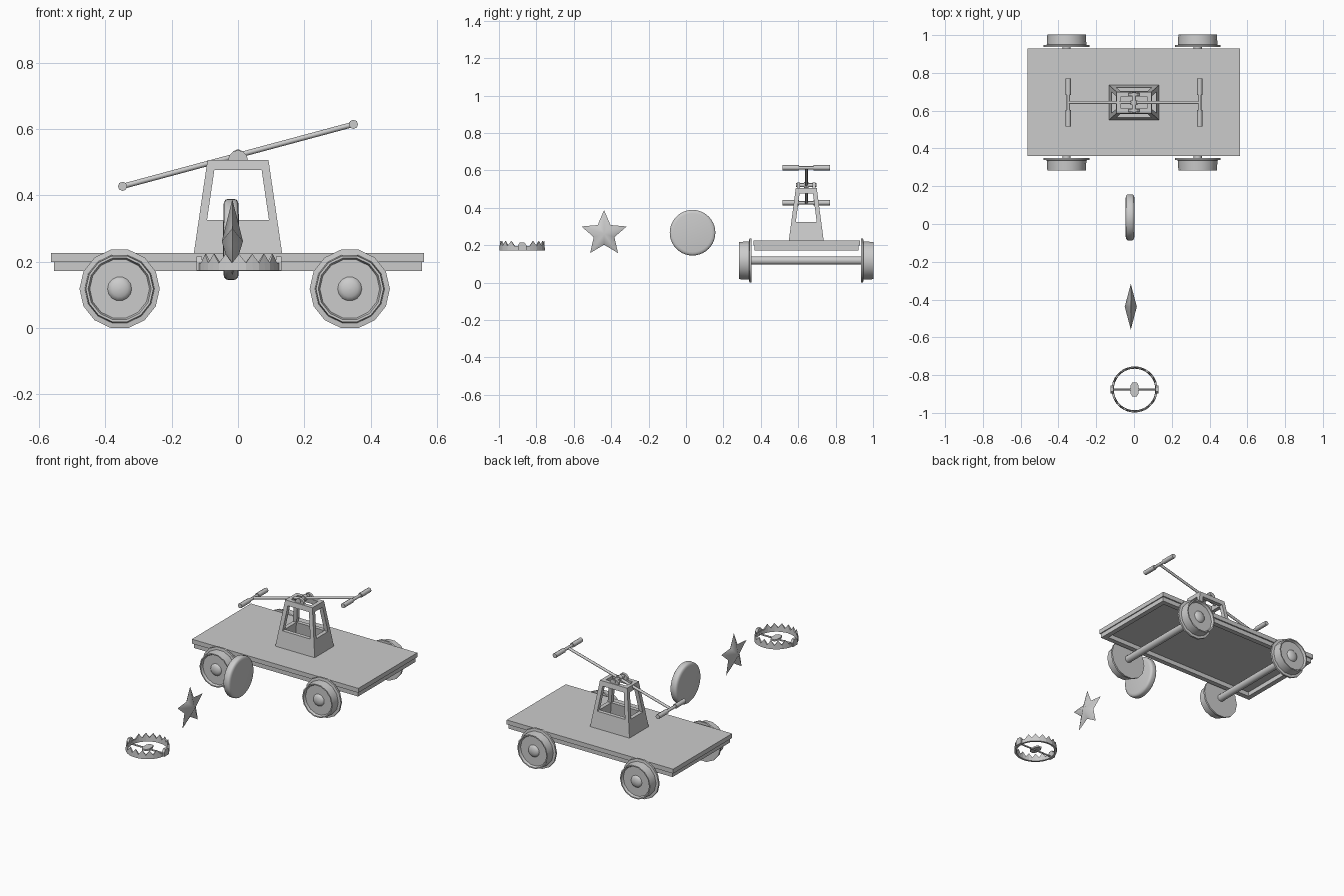
import bpy, bmesh
from math import sin, cos, pi, radians
from mathutils import Vector

if "Cube" in bpy.data.objects:
    bpy.data.objects.remove(bpy.data.objects["Cube"])

CY = 0.643                      # centre line of the handcar


def make(name, verts, faces, smooth=None):
    me = bpy.data.meshes.new(name)
    me.from_pydata([tuple(v) for v in verts], [], faces)
    bm = bmesh.new()
    bm.from_mesh(me)
    bmesh.ops.recalc_face_normals(bm, faces=bm.faces)
    bm.to_mesh(me)
    bm.free()
    ob = bpy.data.objects.new(name, me)
    bpy.context.collection.objects.link(ob)
    if smooth:
        bpy.ops.object.select_all(action='DESELECT')
        ob.select_set(True)
        bpy.context.view_layer.objects.active = ob
        bpy.ops.object.shade_smooth_by_angle(angle=radians(smooth))
    return ob


def loft(name, loops, smooth=None, closed=False):
    """Skin a list of equal loops; cap the ends unless closed on itself."""
    n, m = len(loops[0]), len(loops)
    verts = [v for l in loops for v in l]
    faces = []
    for i in range(m if closed else m - 1):
        a, b = i * n, (i + 1) % m * n
        faces += [(a + j, a + (j + 1) % n, b + (j + 1) % n, b + j) for j in range(n)]
    if not closed:
        faces += [tuple(range(n)), tuple(range((m - 1) * n, m * n))]
    return make(name, verts, faces, smooth)


def rect(x0, x1, y0, y1, z):
    return [(x0, y0, z), (x1, y0, z), (x1, y1, z), (x0, y1, z)]


def box(name, x0, x1, y0, y1, z0, z1):
    return loft(name, [rect(x0, x1, y0, y1, z0), rect(x0, x1, y0, y1, z1)])


def lathe(name, origin, axis, profile, n, smooth=None):
    """Revolve (radius, distance) points around an axis."""
    o, a = Vector(origin), Vector(axis).normalized()
    u = Vector((0, 0, 1)) if abs(a.x) > 0.5 else Vector((1, 0, 0))
    v = a.cross(u).normalized()
    u = v.cross(a)
    return loft(name, [[o + a * d + (u * cos(2 * pi * j / n) + v * sin(2 * pi * j / n)) * r
                        for j in range(n)] for r, d in profile], smooth)


def rod(name, p, q, r, n=8, smooth=50):
    d = Vector(q) - Vector(p)
    return lathe(name, p, d, [(r, 0), (r, d.length)], n, smooth)


# deck slab with a hollow frame under it
box("deck", -0.564, 0.561, 0.360, 0.930, 0.199, 0.226)
loft("deck_frame", [rect(-0.555, 0.555, 0.367, 0.922, 0.172),
                    rect(-0.555, 0.555, 0.367, 0.922, 0.2),
                    rect(-0.525, 0.525, 0.397, 0.892, 0.2),
                    rect(-0.525, 0.525, 0.397, 0.892, 0.172)], closed=True)

# axles and flanged wheels
WZ = 0.118
wheel = [(0.012, 0.015), (0.09, 0.015), (0.095, 0), (0.102, 0), (0.105, 0.053),
         (0.121, 0.055), (0.121, 0.066), (0.012, 0.066)]
hub = [(0.038, 0.018), (0.034, 0.010), (0.024, 0.004), (0.012, 0.001), (0.002, 0)]
for x in (-0.357, 0.337):
    rod("axle", (x, 0.33, WZ), (x, 2 * CY - 0.33, WZ), 0.022, 12)
    for s in (-1, 1):
        o = (x, CY + s * 0.359, WZ)
        lathe("wheel", o, (0, -s, 0), wheel, 14, 30)
        lathe("wheel_hub", o, (0, -s, 0), hub, 14, 60)

# tapering tower: base walls, corner posts, top ring
ZB, ZT = 0.226, 0.506


def half(z):
    t = (z - ZB) / (ZT - ZB)
    return 0.133 - 0.041 * t, 0.093 - 0.037 * t


def tower_rect(z, inset):
    hx, hy = half(z)
    return rect(inset - hx, hx - inset, CY + inset - hy, CY + hy - inset, z)


def wall_ring(name, z0, z1, w):
    loft(name, [tower_rect(z0, 0), tower_rect(z1, 0), tower_rect(z1, w), tower_rect(z0, w)],
         closed=True)


wall_ring("tower_base", ZB, 0.325, 0.024)
wall_ring("tower_top", 0.476, ZT, 0.024)
for sx in (-1, 1):
    for sy in (-1, 1):
        loops = []
        for z in (0.325, 0.476):
            hx, hy = half(z)
            loops.append(rect(sx * hx, sx * (hx - 0.025), CY + sy * hy, CY + sy * (hy - 0.024), z))
        loft("tower_post", loops)

# pivot bearings and pin
for s in (-1, 1):
    pts = [(0.03, 0.5)] + [(0.03 * cos(a), 0.506 + 0.03 * sin(a))
                           for a in [pi * k / 6 for k in range(7)]] + [(-0.03, 0.5)]
    loft("pivot_bearing", [[(x, CY + s * d, z) for x, z in pts] for d in (0.034, 0.05)])
rod("pivot_pin", (0, CY - 0.054, 0.521), (0, CY + 0.054, 0.521), 0.011)
rod("pivot_collar", (0, CY - 0.012, 0.521), (0, CY + 0.012, 0.521), 0.018)

# rocking lever with a cross handle at each end
rod("lever", (-0.348, CY, 0.427), (0.348, CY, 0.614), 0.008)
for x, z in ((-0.348, 0.427), (0.348, 0.614)):
    rod("handle_bar", (x, CY - 0.06, z), (x, CY + 0.06, z), 0.009)
    for s in (-1, 1):
        rod("handle_grip", (x, CY + s * 0.04, z), (x, CY + s * 0.128, z), 0.014)

# coin-like disc with rounded rim
lathe("disc", (-0.045, 0.035, 0.267), (1, 0, 0),
      [(0.004, 0), (0.103, 0.001), (0.114, 0.003), (0.120, 0.008), (0.122, 0.014),
       (0.122, 0.034), (0.120, 0.040), (0.114, 0.045), (0.103, 0.047), (0.004, 0.048)], 40, 60)

# puffed star
sc = Vector((-0.017, -0.438, 0.261))
verts = [sc + Vector((0, sin(k * pi / 5), cos(k * pi / 5))) * (0.127 if k % 2 == 0 else 0.058)
         for k in range(10)]
verts += [sc + Vector((s * 0.032, 0, 0)) for s in (-1, 1)]
star = make("star", verts, [(k, (k + 1) % 10, c) for k in range(10) for c in (10, 11)], 60)

# toothed ring trap: band with zigzag top, side lugs, bar and trigger plate
TX, TY, N = 0.003, -0.876, 36
loops = []
for k in range(N):
    a = 2 * pi * k / N
    tooth = k % 2 and abs(cos(a)) < 0.97
    zt = 0.223 if tooth else 0.196
    loops.append([(TX + r * cos(a), TY + r * sin(a), z)
                  for r, z in ((0.122, 0.173), (0.110, 0.173),
                               (0.114 if tooth else 0.111, zt), (0.118 if tooth else 0.122, zt))])
loft("trap_jaws", loops, closed=True)
for s in (-1, 1):
    prof = [(-0.022, 0.173), (0.022, 0.173), (0.022, 0.200), (0.012, 0.215),
            (-0.012, 0.215), (-0.022, 0.200)]
    loft("trap_lug", [[(TX + s * d, TY + y, z) for y, z in prof] for d in (0.112, 0.128)])
rod("trap_bar", (TX - 0.115, TY, 0.181), (TX + 0.115, TY, 0.181), 0.005)
plate = [(0.012, 0.037), (0.022, 0.020), (0.022, -0.020), (0.012, -0.037)]
plate += [(-x, -y) for x, y in plate]
plate = [plate[i] for i in range(8)]
loft("trap_plate", [[(TX + x, TY + y, z) for x, y in plate] for z in (0.182, 0.192)])
